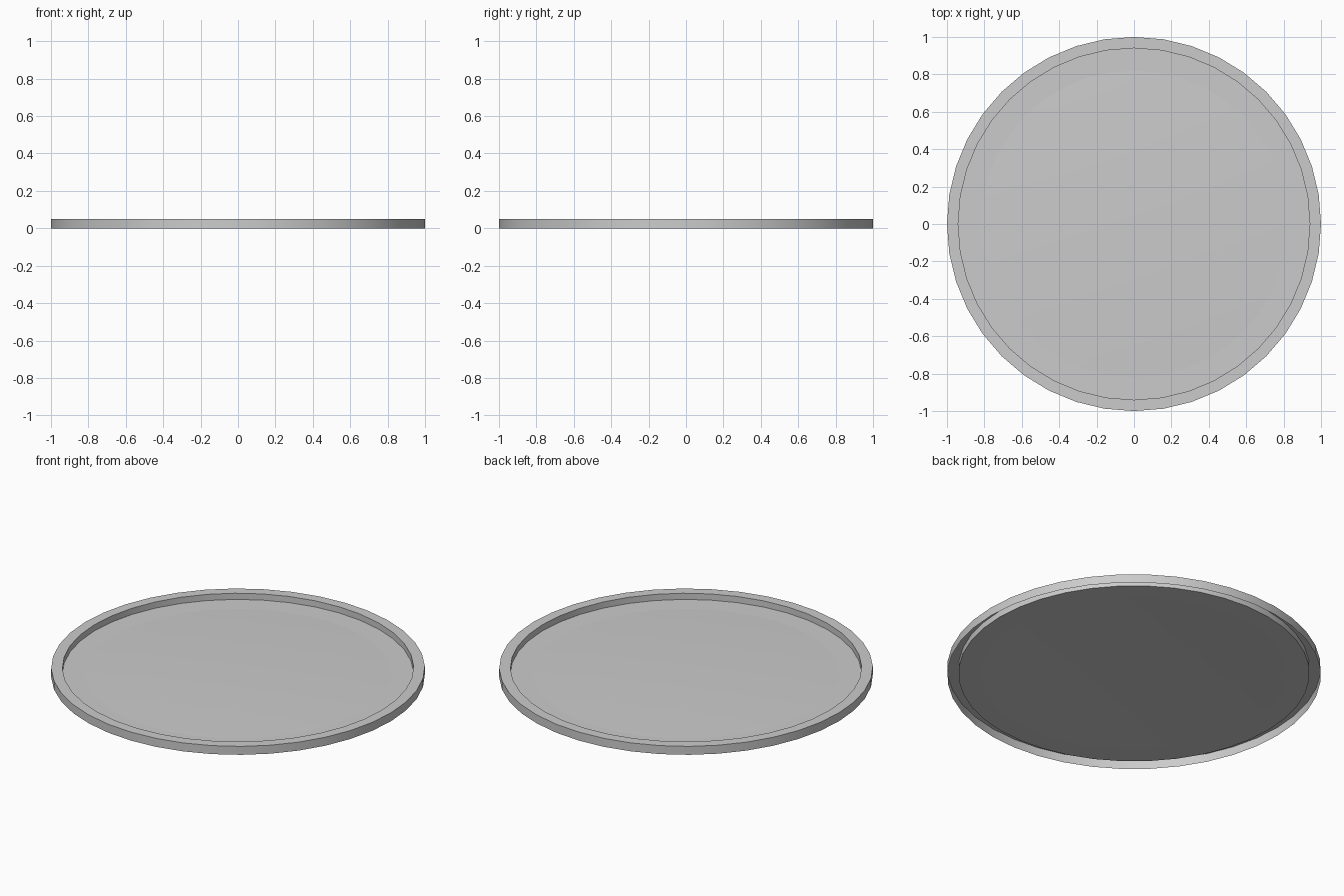
import bpy, bmesh, math

if "Cube" in bpy.data.objects:
    bpy.data.objects.remove(bpy.data.objects["Cube"])

SIDES = 40


def lathe(name, profile):
    """Revolve (radius, z) points, ordered outside to inside, around z."""
    bm = bmesh.new()
    rings = []
    for r, z in profile:
        if r == 0:
            rings.append([bm.verts.new((0, 0, z))] * SIDES)
        else:
            rings.append([bm.verts.new((r * math.cos(math.tau * j / SIDES),
                                        r * math.sin(math.tau * j / SIDES), z))
                          for j in range(SIDES)])
    for a, b in zip(rings, rings[1:]):
        for j in range(SIDES):
            k = (j + 1) % SIDES
            quad = [a[j], a[k], b[k], b[j]]
            bm.faces.new(list(dict.fromkeys(quad)))
    me = bpy.data.meshes.new(name)
    bm.to_mesh(me)
    bm.free()
    ob = bpy.data.objects.new(name, me)
    bpy.context.collection.objects.link(ob)
    bpy.ops.object.select_all(action='DESELECT')
    bpy.context.view_layer.objects.active = ob
    ob.select_set(True)
    bpy.ops.object.shade_smooth_by_angle(angle=math.radians(30))
    return ob


# Folded rim, open underneath, with the flat border of the floor
FLOOR = 0.0135
lathe("tray_rim", [(1, 0), (1, 0.05), (0.94, 0.05), (0.94, FLOOR), (0.82, FLOOR)])

# Gently domed centre of the floor
RISE = 0.015
dome = [(0.82 * t, FLOOR + RISE * (1 - t * t))
        for t in (1, 0.9, 0.75, 0.5, 0.25, 0)]
lathe("tray_floor", dome)
